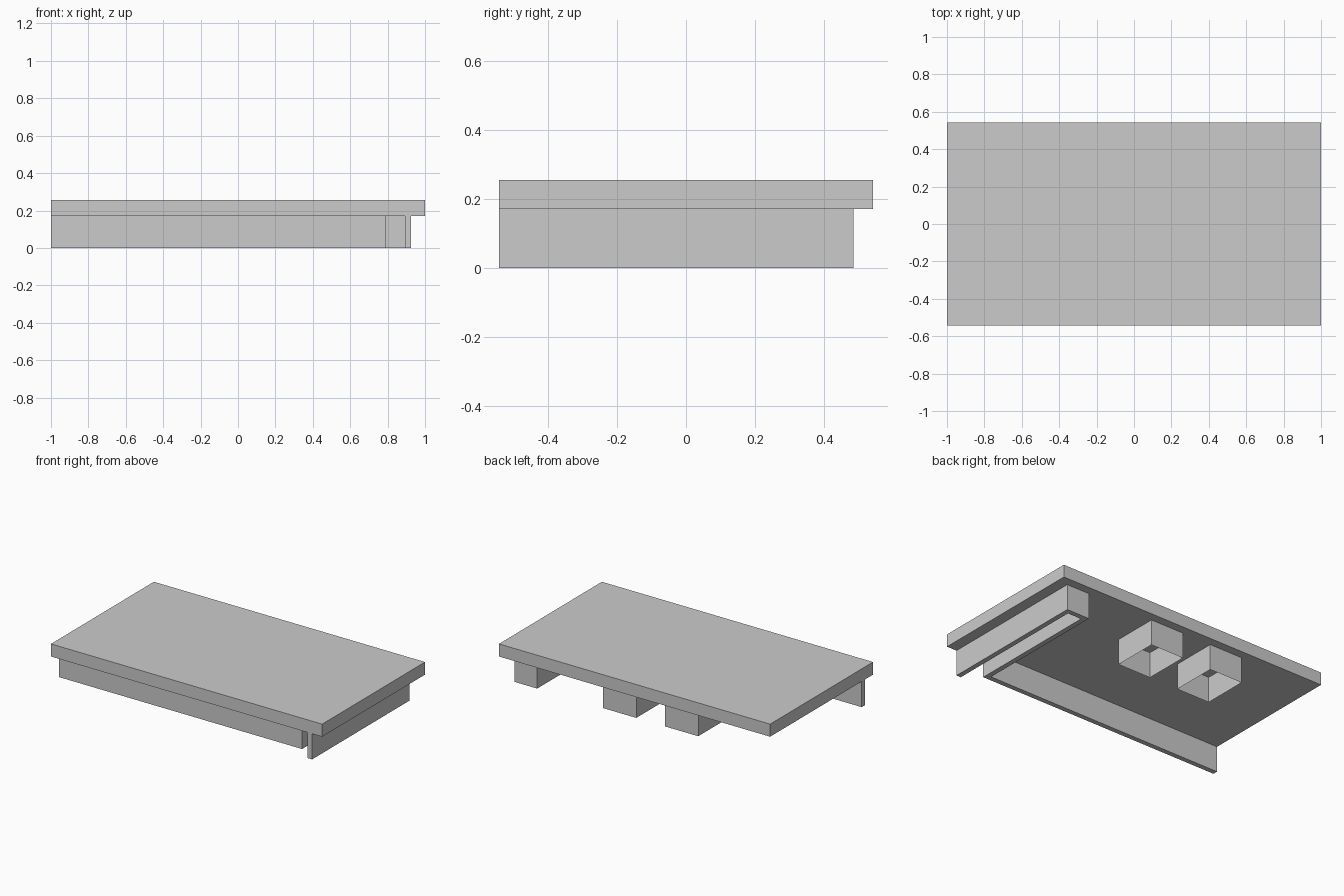
import bpy
import bmesh

cube = bpy.data.objects.get("Cube")
if cube:
    bpy.data.objects.remove(cube, do_unlink=True)

UNDERSIDE, TOP = 0.171, 0.255
WALL = 0.033

grey = bpy.data.materials.new("plain_grey")
grey.use_nodes = True
colour = (0.6, 0.6, 0.6, 1.0)
grey.diffuse_color = colour
grey.node_tree.nodes["Principled BSDF"].inputs["Base Color"].default_value = colour


def rectangle(x0, x1, y0, y1):
    return [(x0, y0), (x1, y0), (x1, y1), (x0, y1)]


def extrude_outline(name, outline, z0, z1, hollow=False):
    """Extrude a counter-clockwise plan outline; hollow makes an open tube."""
    bm = bmesh.new()
    base = bm.faces.new([bm.verts.new((x, y, z0)) for x, y in outline])
    if hollow:
        bmesh.ops.inset_region(bm, faces=[base], thickness=WALL, use_boundary=True)
        bm.faces.remove(base)
    result = bmesh.ops.extrude_face_region(bm, geom=bm.faces[:], use_keep_orig=True)
    moved = [v for v in result["geom"] if isinstance(v, bmesh.types.BMVert)]
    bmesh.ops.translate(bm, verts=moved, vec=(0, 0, z1 - z0))
    bmesh.ops.recalc_face_normals(bm, faces=bm.faces[:])
    mesh = bpy.data.meshes.new(name)
    bm.to_mesh(mesh)
    bm.free()
    mesh.materials.append(grey)
    obj = bpy.data.objects.new(name, mesh)
    bpy.context.collection.objects.link(obj)
    return obj


# Flat roof slab
extrude_outline("roof_slab", rectangle(-1, 1, -0.542, 0.542), UNDERSIDE, TOP)

# Continuous wall: front run, then a narrow corridor open at the front
front, back, tip = -0.455, 0.485, -0.542
inner, outer = 0.791, 0.926
wall_outline = [
    (-1, front), (inner, front), (inner, back - WALL),
    (outer - WALL, back - WALL), (outer - WALL, tip), (outer, tip),
    (outer, back), (inner - WALL, back),
    (inner - WALL, front + WALL), (-1, front + WALL),
]
extrude_outline("perimeter_wall", wall_outline, 0, UNDERSIDE)

# Two hollow rooms along the back
for name, x in (("left_room", 0.027), ("right_room", -0.43)):
    extrude_outline(name, rectangle(x, x + 0.244, 0.18, back), 0, UNDERSIDE, hollow=True)
